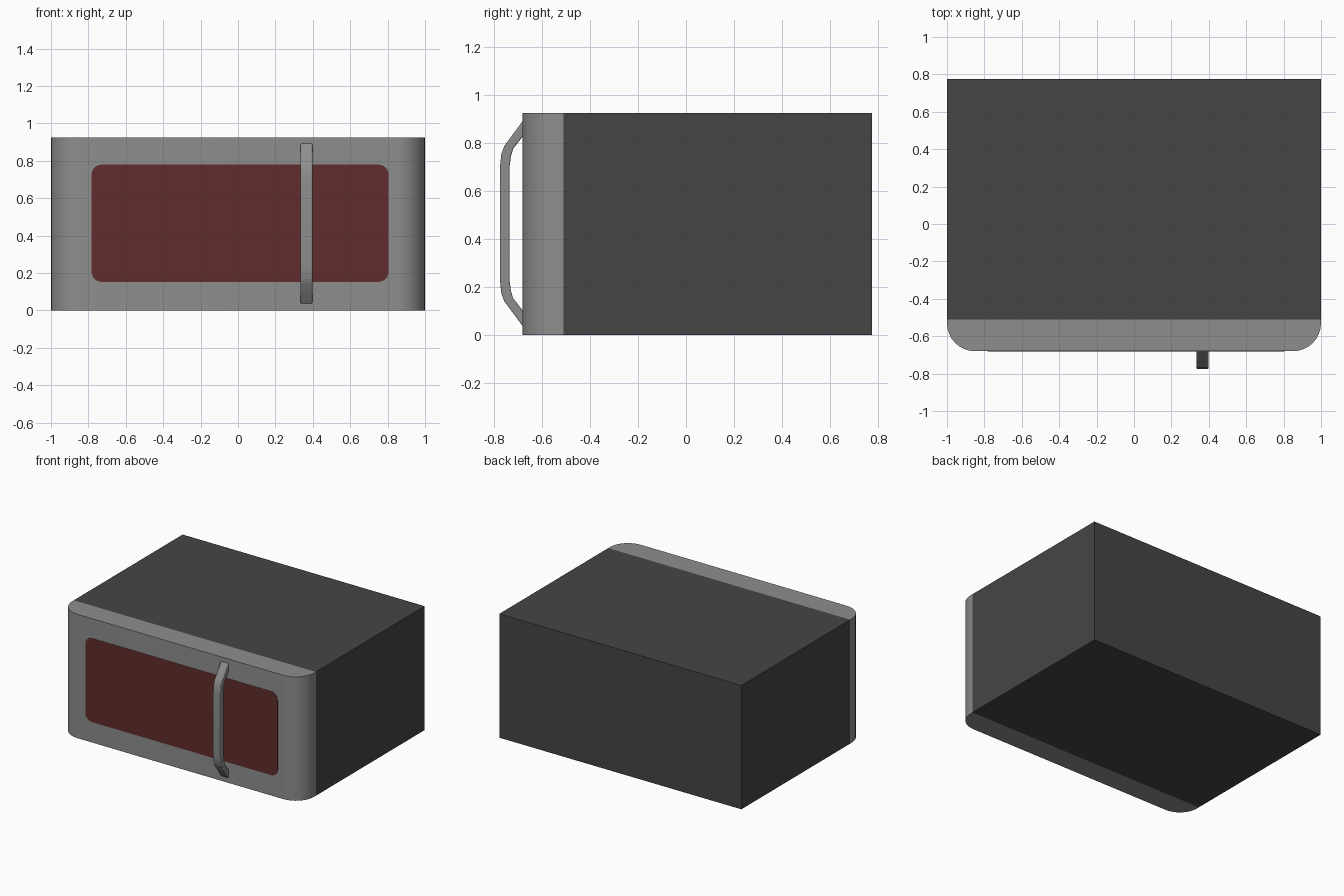
import bpy, bmesh, math
from mathutils import Vector

if "Cube" in bpy.data.objects:
    bpy.data.objects.remove(bpy.data.objects["Cube"])


def material(name, rgb):
    m = bpy.data.materials.new(name)
    m.diffuse_color = (*rgb, 1)
    m.use_nodes = True
    m.node_tree.nodes["Principled BSDF"].inputs["Base Color"].default_value = m.diffuse_color
    return m


def prism(name, points, direction, mat):
    """Extrude a closed outline along a direction into a solid."""
    bm = bmesh.new()
    face = bm.faces.new([bm.verts.new(p) for p in points])
    ext = bmesh.ops.extrude_face_region(bm, geom=[face], use_keep_orig=True)
    verts = [g for g in ext["geom"] if isinstance(g, bmesh.types.BMVert)]
    bmesh.ops.translate(bm, verts=verts, vec=Vector(direction))
    bmesh.ops.recalc_face_normals(bm, faces=bm.faces[:])
    mesh = bpy.data.meshes.new(name)
    bm.to_mesh(mesh)
    bm.free()
    obj = bpy.data.objects.new(name, mesh)
    bpy.context.collection.objects.link(obj)
    mesh.materials.append(mat)
    return obj


def smooth(obj):
    bpy.ops.object.select_all(action='DESELECT')
    obj.select_set(True)
    bpy.context.view_layer.objects.active = obj
    bpy.ops.object.shade_smooth_by_angle(angle=math.radians(32))


def arc(cx, cy, r, start, n):
    """Quarter circle, counter-clockwise from a start angle in degrees."""
    return [(cx + r * math.cos(math.radians(start + 90 * i / n)),
             cy + r * math.sin(math.radians(start + 90 * i / n)))
            for i in range(n + 1)]


dark = material("dark_casing", (0.06, 0.06, 0.06))
grey = material("grey_metal", (0.27, 0.27, 0.27))
red = material("red_glass", (0.115, 0.027, 0.025))

H = 0.925
BACK, SEAM, FRONT = 0.775, -0.51, -0.68

# Casing
prism("casing", [(-1, SEAM, 0), (1, SEAM, 0), (1, BACK, 0), (-1, BACK, 0)],
      (0, 0, H), dark)

# Door with rounded vertical front edges
R = 0.15
outline = ([(-1, SEAM)] + arc(-1 + R, FRONT + R, R, 180, 8)
           + arc(1 - R, FRONT + R, R, 270, 8) + [(1, SEAM)])
smooth(prism("door", [(x, y, 0) for x, y in outline], (0, 0, H), grey))

# Window panel with rounded corners
x0, x1, z0, z1, r = -0.783, 0.805, 0.153, 0.779, 0.053
corners = (arc(x1 - r, z1 - r, r, 0, 6) + arc(x0 + r, z1 - r, r, 90, 6)
           + arc(x0 + r, z0 + r, r, 180, 6) + arc(x1 - r, z0 + r, r, 270, 6))
prism("window", [(x, FRONT + 0.005, z) for x, z in corners], (0, -0.007, 0), red)

# Handle: bent bar, upper half mirrored about its middle
MID = 0.464
outer = [(FRONT + 0.004, 0.897), (-0.757, 0.787), (-0.769, 0.755), (-0.775, 0.70)]
inner = [(FRONT + 0.004, 0.832), (-0.720, 0.775), (-0.729, 0.745), (-0.735, 0.70)]
flip = lambda pts: [(y, 2 * MID - z) for y, z in reversed(pts)]
profile = outer + flip(outer) + list(reversed(flip(inner))) + list(reversed(inner))
handle = prism("handle", [(0.334, y, z) for y, z in profile], (0.064, 0, 0), grey)
bevel = handle.modifiers.new("soft_edges", 'BEVEL')
bevel.width, bevel.segments = 0.005, 2
bevel.limit_method, bevel.angle_limit = 'ANGLE', math.radians(50)
smooth(handle)
